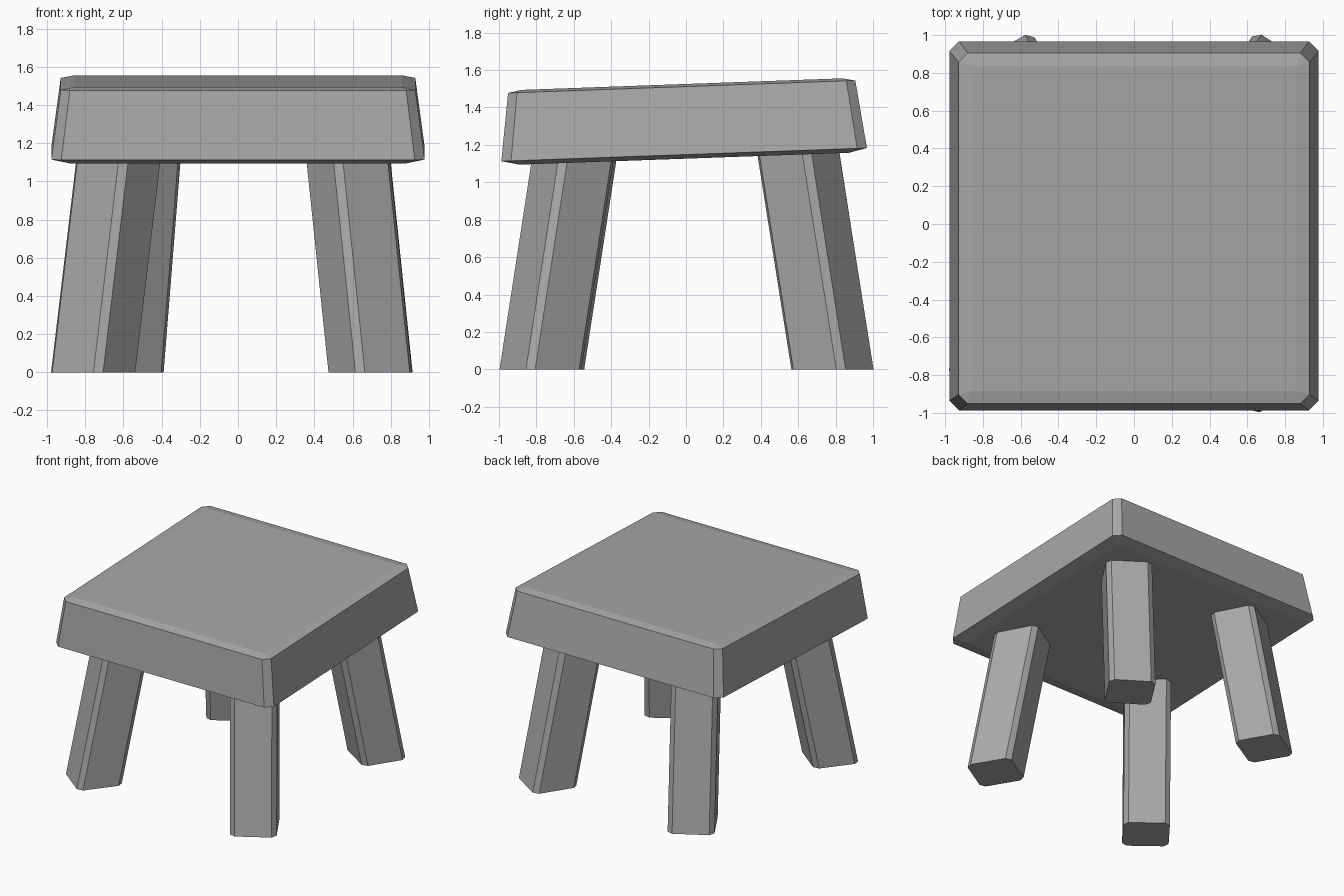
import bpy, bmesh
from math import radians
from mathutils import Matrix, Vector

if "Cube" in bpy.data.objects:
    bpy.data.objects.remove(bpy.data.objects["Cube"])

# Darker grey shared by all parts
grey = bpy.data.materials.new("dark_grey")
grey.diffuse_color = (0.39, 0.39, 0.39, 1)
grey.use_nodes = True
grey.node_tree.nodes["Principled BSDF"].inputs["Base Color"].default_value = grey.diffuse_color


def cut_square(half, cut):
    """Square outline with its corners cut off, counter-clockwise."""
    a = half - cut
    return [Vector(p) for p in ((half, -a), (half, a), (a, half), (-a, half),
                                (-half, a), (-half, -a), (-a, -half), (a, -half))]


def loft(name, rings):
    """Skin a list of 8-point rings and cap both ends."""
    bm = bmesh.new()
    rows = [[bm.verts.new(p) for p in ring] for ring in rings]
    for low, high in zip(rows, rows[1:]):
        for i in range(8):
            j = (i + 1) % 8
            bm.faces.new((low[i], low[j], high[j], high[i]))
    bm.faces.new(rows[0][::-1])
    bm.faces.new(rows[-1])
    bmesh.ops.remove_doubles(bm, verts=bm.verts[:], dist=0.0005)
    bmesh.ops.recalc_face_normals(bm, faces=bm.faces[:])
    mesh = bpy.data.meshes.new(name)
    bm.to_mesh(mesh)
    bm.free()
    mesh.materials.append(grey)
    obj = bpy.data.objects.new(name, mesh)
    bpy.context.collection.objects.link(obj)
    return obj


# Seat: tapered slab with chamfered edges, tilted up toward the back
profile = [(0.88, 0, -0.022), (0.978, 0.052, 0), (0.929, 0.048, 0.363), (0.86, 0, 0.377)]
seat = loft("seat", [[p.to_3d() + Vector((0, 0, z)) for p in cut_square(h, c)]
                     for h, c, z in profile])
seat.location = (0, -0.01, 1.148)
seat.rotation_euler.x = radians(2.06)

# Legs: leaning posts, each twisted differently, cut flat at the floor
# name: foot x, foot y, twist, lean per unit height in x and y
legs = {
    "front_right_leg": (0.693, -0.778, 31, -0.104, 0.154),
    "front_left_leg": (-0.759, -0.765, -38, 0.119, 0.154),
    "back_right_leg": (0.695, 0.783, -33, -0.104, -0.158),
    "back_left_leg": (-0.608, 0.783, 30, 0.080, -0.156),
}
for name, (x, y, twist, lean_x, lean_y) in legs.items():
    turn = Matrix.Rotation(radians(twist), 3, 'Z')
    loft(name, [[turn @ p.to_3d() + Vector((x + lean_x * z, y + lean_y * z, z))
                 for p in cut_square(0.173, 0.036)] for z in (0, 1.22)])
